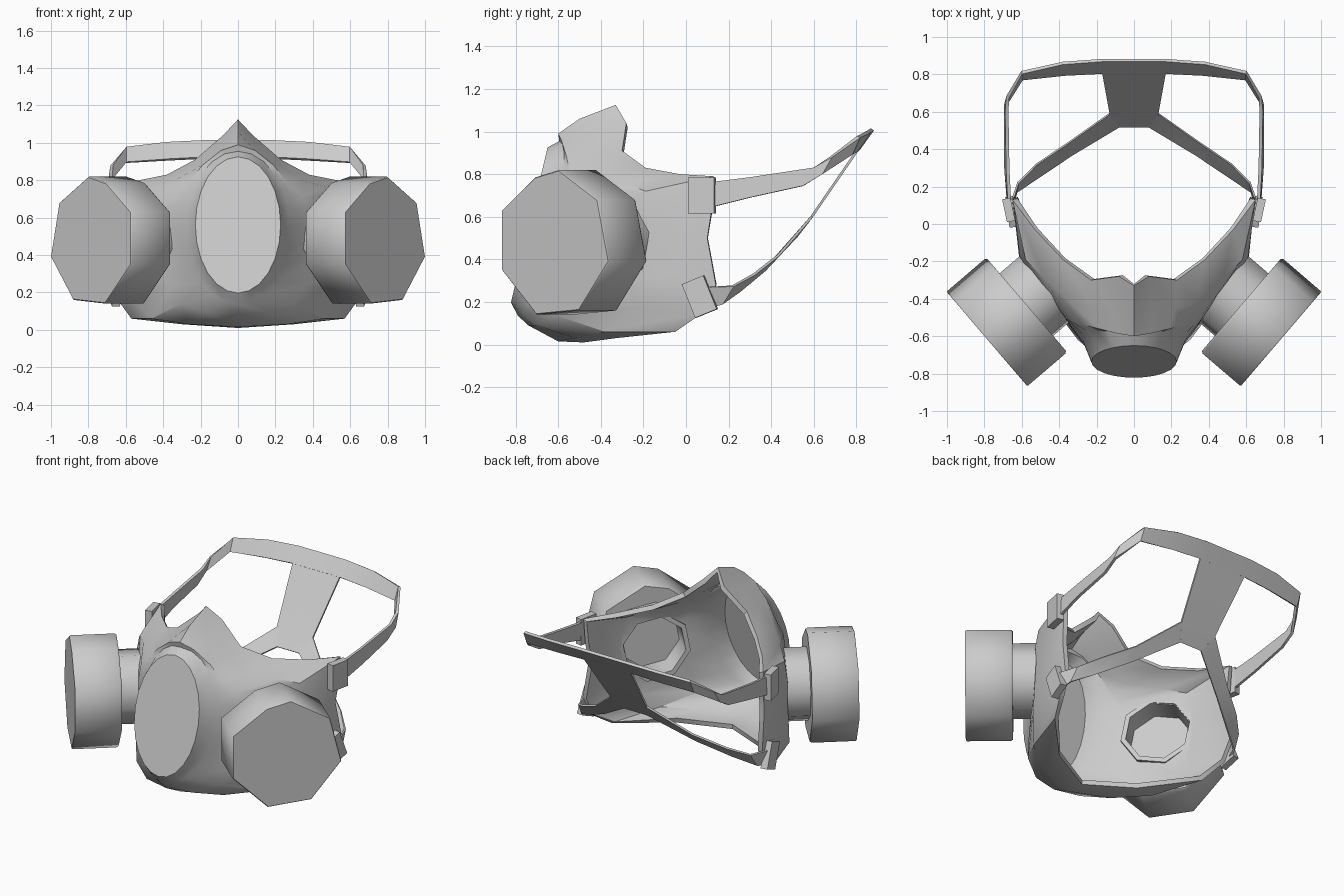
import bpy, bmesh, math
from mathutils import Vector

if "Cube" in bpy.data.objects:
    bpy.data.objects.remove(bpy.data.objects["Cube"])


def make(name, verts, faces, flip_ref=None):
    bm = bmesh.new()
    vs = [bm.verts.new(v) for v in verts]
    for f in faces:
        bm.faces.new([vs[i] for i in f])
    bmesh.ops.remove_doubles(bm, verts=bm.verts, dist=0.0005)
    bmesh.ops.recalc_face_normals(bm, faces=bm.faces)
    if flip_ref:  # make the foremost face look forward
        front = min(bm.faces, key=lambda f: f.calc_center_median().y)
        if front.normal.dot(Vector(flip_ref)) < 0:
            bmesh.ops.reverse_faces(bm, faces=bm.faces)
    me = bpy.data.meshes.new(name)
    bm.to_mesh(me)
    bm.free()
    ob = bpy.data.objects.new(name, me)
    bpy.context.collection.objects.link(ob)
    return ob


def finish(ob, angle=35):
    bpy.ops.object.select_all(action='DESELECT')
    ob.select_set(True)
    bpy.context.view_layer.objects.active = ob
    bpy.ops.object.convert(target='MESH')
    bpy.ops.object.shade_smooth_by_angle(angle=math.radians(angle))


def solidify(ob, t, offset):
    m = ob.modifiers.new("thickness", 'SOLIDIFY')
    m.thickness, m.offset, m.use_even_offset = t, offset, False


# Filter frame: axis points outward and forward, u runs across the filter face
AX, U = Vector((0.76, -0.65, 0)), Vector((0.65, 0.76, 0))
ORIGIN = Vector((0.475, -0.345, 0.48))


def place(u, v, t, side):
    p = ORIGIN + AX * t + U * u + Vector((0, 0, v))
    return (p.x * side, p.y, p.z)


def sweep(name, rings, side, caps=True, loop=False):
    n = len(rings[0][0])
    verts = [place(u, v, t, side) for poly, t in rings for u, v in poly]
    k = len(rings)
    faces = []
    for r in range(k if loop else k - 1):
        a, b = r * n, (r + 1) % k * n
        faces += [(a + i, a + (i + 1) % n, b + (i + 1) % n, b + i) for i in range(n)]
    if caps:
        faces += [tuple(range(n)), tuple(range((k - 1) * n, k * n))]
    return make(name, verts, faces)


def scaled(poly, s):
    return [(u * s, v * s) for u, v in poly]


def strip(name, edge_a, edge_b, t=0.018):
    n = len(edge_a)
    verts, faces = [], []
    for s in (1, -1):
        o = len(verts)
        verts += [(x * s, y, z) for x, y, z in edge_a + edge_b]
        faces += [(o + i, o + i + 1, o + n + i + 1, o + n + i) for i in range(n - 1)]
    ob = make(name, verts, faces)
    solidify(ob, t, 0)
    finish(ob)


# Face piece: half rings from nose (first) to chin (last), lofted from oval to rim
rim = [(0, -.33, 1.125), (.08, -.28, 1.04), (.23, -.30, .91), (.38, -.19, .83), (.53, -.03, .80),
       (.65, .13, .79), (.645, .12, .63), (.635, .10, .5), (.65, .14, .28), (.635, .08, .15),
       (.57, -.05, .06), (.30, -.33, .03), (0, -.48, .01)]
cheek = [(0, -.50, 1.06), (.10, -.47, .97), (.22, -.45, .88), (.34, -.42, .80), (.48, -.29, .76),
         (.58, -.19, .72), (.61, -.18, .60), (.615, -.17, .48), (.61, -.19, .32), (.58, -.24, .17),
         (.46, -.38, .06), (.26, -.52, .03), (0, -.60, .015)]
front = [(0, -.60, .99), (.09, -.585, .96), (.19, -.56, .88), (.27, -.54, .78), (.34, -.52, .71),
         (.36, -.51, .64), (.37, -.50, .56), (.37, -.50, .47), (.37, -.51, .36), (.36, -.54, .24),
         (.30, -.62, .14), (.17, -.70, .09), (0, -.74, .09)]


def oval(a, b, zc, back):
    pts = []
    for i in range(13):
        t = math.pi / 2 - i * math.pi / 12
        z = zc + b * math.sin(t)
        pts.append((a * math.cos(t), -.65 - (.925 - z) * .236 + back * (.4 + .6 * abs(math.cos(t))), z))
    return pts


base, face_oval = oval(.275, .41, .545, .12), oval(.228, .364, .561, 0)


def full(half):
    return half + [(-x, y, z) for x, y, z in half[-2:0:-1]]


rings = [full(h) for h in (rim, cheek, front, base, face_oval)]
n = len(rings[0])
quads = [(r * n + i, r * n + (i + 1) % n, (r + 1) * n + (i + 1) % n, (r + 1) * n + i)
         for r in range(4) for i in range(n)]
quads.append(tuple(range(4 * n, 5 * n)))
shell = make("face_piece", [p for r in rings for p in r], quads, (0, -1, 0))
solidify(shell, 0.03, -1)

# Filter canisters, hollow necks, and the openings through the face piece
outline = [(.02, .34), (.26, .20), (.33, -.09), (.146, -.32), (-.12, -.34), (-.335, -.13),
           (-.335, .15), (-.13, .305)]
octagon = [(math.cos(a), math.sin(a)) for a in [math.radians(12 + 45 * i) for i in range(8)]]
outer, inner = scaled(octagon, .225), scaled(octagon, .195)
cutters = []
for side, label in ((1, "right"), (-1, "left")):
    can = sweep("filter_" + label, [(scaled(outline, .975), .132), (outline, .145),
                                    (outline, .405), (scaled(outline, .985), .412)], side)
    finish(can, 50)
    neck = sweep("filter_neck_" + label, [(outer, -.025), (outer, .14), (inner, .14), (inner, -.025)],
                 side, caps=False, loop=True)
    finish(neck, 50)
    cut = sweep("opening_cutter_" + label, [(scaled(octagon, .2), -.2), (scaled(octagon, .2), .2)], side)
    cut.hide_render = True
    m = shell.modifiers.new("opening", 'BOOLEAN')
    m.operation, m.object, m.solver = 'DIFFERENCE', cut, 'EXACT'
    cutters.append(cut)
finish(shell, 38)
for c in cutters:
    bpy.data.objects.remove(c)

# Head harness: upper loop, rear panel, lower straps
strip("upper_strap",
      [(.665, .10, .76), (.675, .30, .785), (.68, .60, .83), (.675, .68, .88), (.60, .81, .975),
       (.38, .86, 1.0), (.17, .875, 1.01), (0, .875, 1.01)],
      [(.67, .10, .64), (.685, .30, .69), (.685, .55, .745), (.685, .64, .80), (.60, .775, .895),
       (.37, .80, .91), (.17, .81, .92), (0, .81, .92)])
strip("rear_panel",
      [(0, .81, .92), (0, .59, .60), (0, .52, .51)],
      [(.17, .81, .92), (.13, .59, .60), (.08, .52, .51)], .012)
strip("lower_strap",
      [(.13, .59, .60), (.35, .435, .42), (.52, .32, .33), (.62, .22, .275), (.66, .10, .27)],
      [(.08, .52, .51), (.33, .37, .35), (.51, .25, .25), (.63, .17, .19), (.655, .07, .16)], .012)

# Strap buckles
for side, label in ((1, "right"), (-1, "left")):
    for part, loc, size, tilt, yaw in (
            ("upper_buckle_", (.67, .075, .70), (.045, .125, .17), 0, -12),
            ("lower_buckle_", (.655, .065, .225), (.045, .11, .17), -22, -8)):
        bpy.ops.mesh.primitive_cube_add(size=1, location=(loc[0] * side, loc[1], loc[2]),
                                        rotation=(math.radians(-tilt), 0, math.radians(yaw * side)))
        ob = bpy.context.object
        ob.name = part + label
        ob.scale = size
